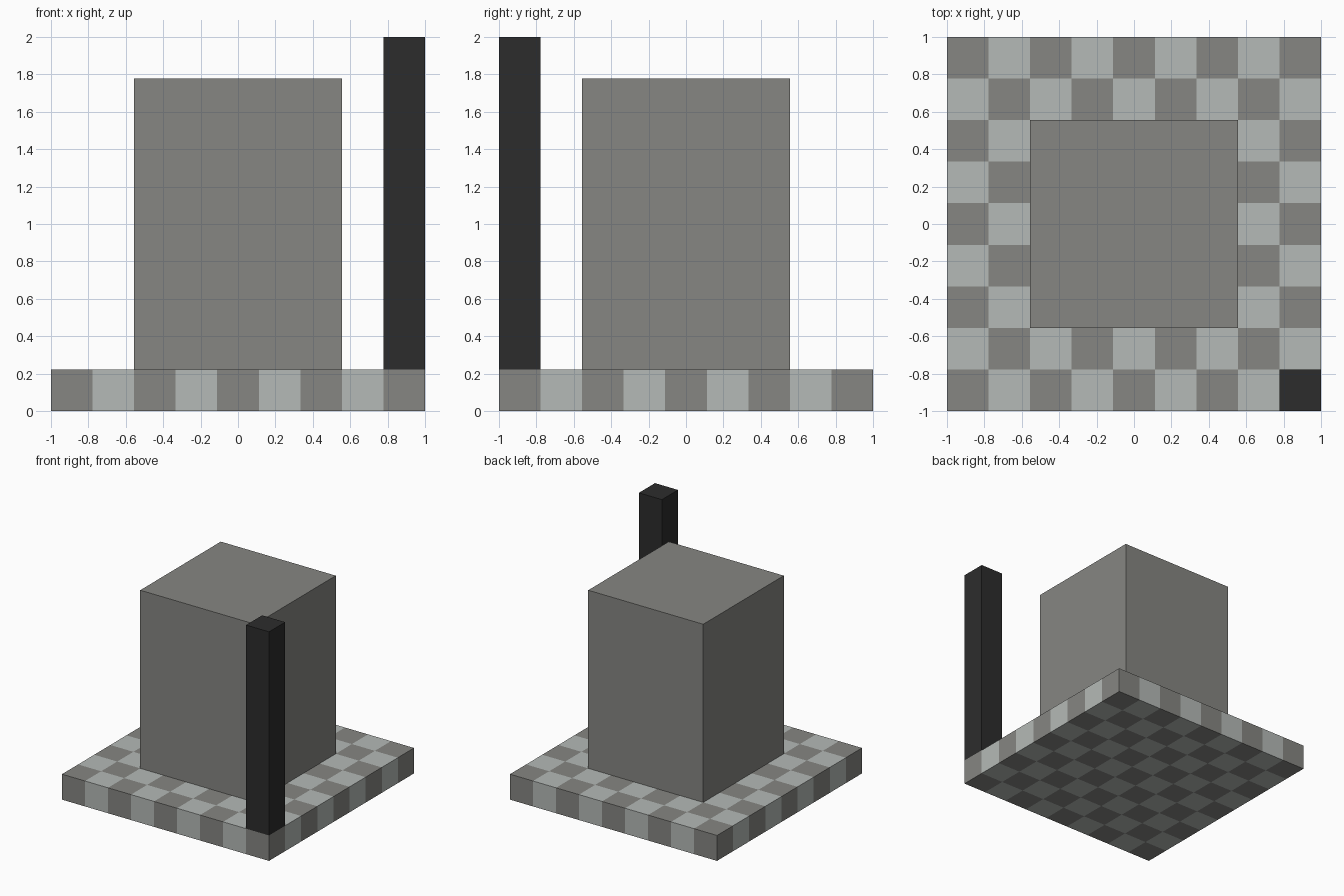
import bpy, bmesh, math
from mathutils import Matrix, Vector

default = bpy.data.objects.get("Cube")
if default:
    bpy.data.objects.remove(default, do_unlink=True)

COUNT = 9            # tiles along each side
CELL = 2 / COUNT     # tile width, also the slab height


def srgb(value):
    c = value / 255
    return c / 12.92 if c <= 0.04045 else ((c + 0.055) / 1.055) ** 2.4


def material(name, r, g, b):
    mat = bpy.data.materials.new(name)
    mat.use_nodes = True
    colour = (srgb(r), srgb(g), srgb(b), 1)
    mat.diffuse_color = colour
    mat.node_tree.nodes["Principled BSDF"].inputs["Base Color"].default_value = colour
    return mat


def add_object(name, bm, mats):
    mesh = bpy.data.meshes.new(name)
    bm.to_mesh(mesh)
    bm.free()
    for mat in mats:
        mesh.materials.append(mat)
    obj = bpy.data.objects.new(name, mesh)
    bpy.context.collection.objects.link(obj)
    return obj


def box(name, centre, width, bottom, top, mat):
    bm = bmesh.new()
    place = Matrix.Translation((*centre, (bottom + top) / 2))
    size = Matrix.Diagonal((width, width, top - bottom, 1))
    bmesh.ops.create_cube(bm, size=1, matrix=place @ size)
    return add_object(name, bm, [mat])


stone = material("stone grey", 134, 134, 130)
pale = material("pale grey", 181, 186, 183)
black = material("charcoal", 44, 44, 44)

# Checkered slab: a grid of tiles extruded to a solid
bm = bmesh.new()
bmesh.ops.create_grid(bm, x_segments=COUNT, y_segments=COUNT, size=1)
solid = bmesh.ops.extrude_face_region(bm, geom=bm.faces[:])
raised = [v for v in solid["geom"] if isinstance(v, bmesh.types.BMVert)]
bmesh.ops.translate(bm, verts=raised, vec=Vector((0, 0, CELL)))
bmesh.ops.recalc_face_normals(bm, faces=bm.faces[:])
bm.normal_update()
for face in bm.faces:
    # Step inside the tile so its sides share its colour
    inside = face.calc_center_median() - face.normal * CELL / 2
    column = math.floor((inside.x + 1) / CELL)
    row = math.floor((inside.y + 1) / CELL)
    face.material_index = (column + row) % 2
add_object("checkered_base", bm, [stone, pale])

# Central block and the tall corner post
box("central_block", (0, 0), 5 * CELL, CELL, 8 * CELL, stone)
corner = 1 - CELL / 2
box("corner_post", (corner, -corner), CELL, CELL, 9 * CELL, black)
